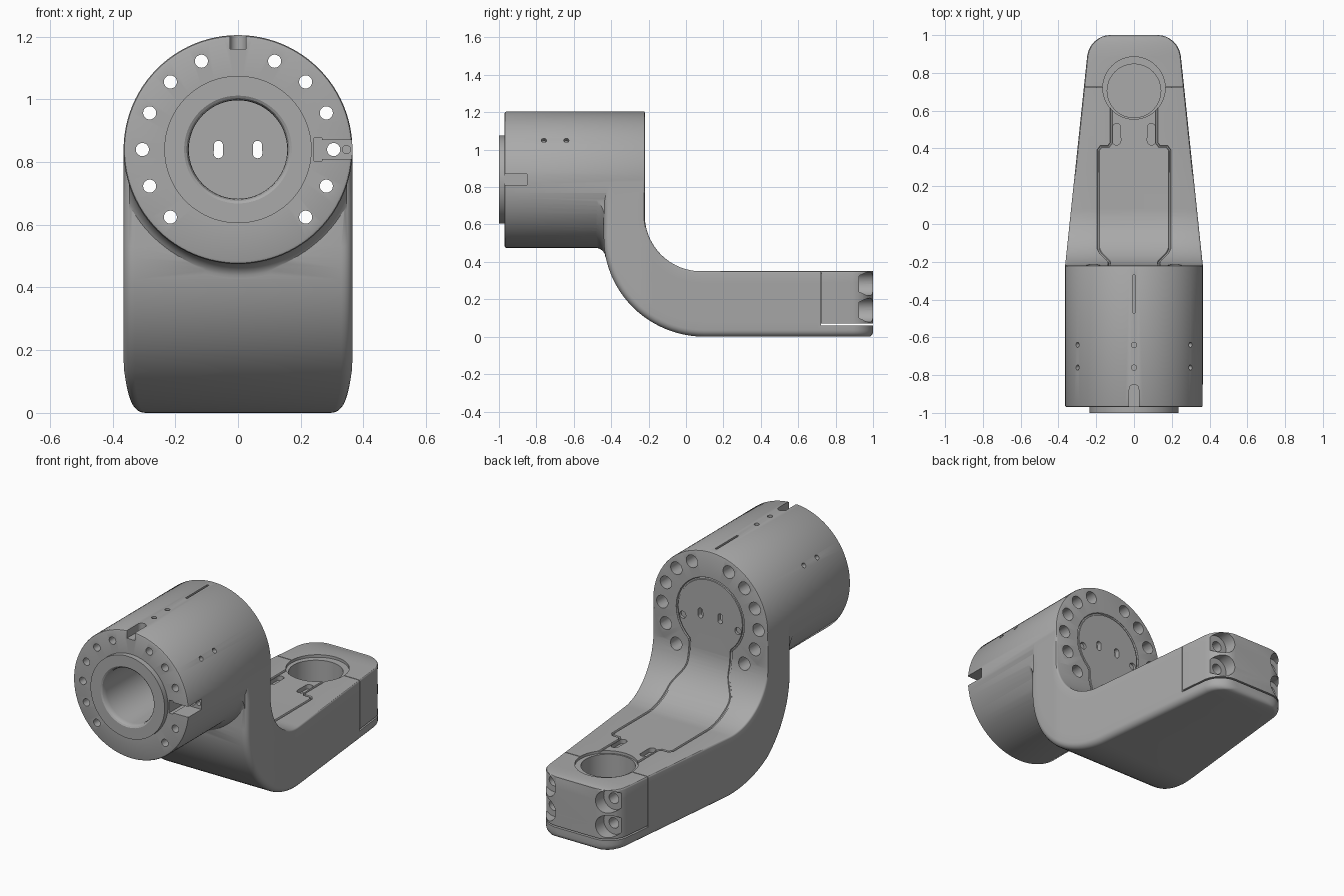
import bpy, bmesh
from math import sin, cos, pi, radians, sqrt
from mathutils import Vector, Matrix

if "Cube" in bpy.data.objects:
    bpy.data.objects.remove(bpy.data.objects["Cube"])

AXIS_Z = 0.84                      # height of the barrel axis
R = 0.365                          # barrel radius


def make_object(name, bm):
    bmesh.ops.recalc_face_normals(bm, faces=bm.faces[:])
    mesh = bpy.data.meshes.new(name)
    bm.to_mesh(mesh)
    bm.free()
    obj = bpy.data.objects.new(name, mesh)
    bpy.context.scene.collection.objects.link(obj)
    return obj


def baked_mesh(obj):
    bpy.context.view_layer.update()
    dg = bpy.context.evaluated_depsgraph_get()
    return bpy.data.meshes.new_from_object(obj.evaluated_get(dg))


def combine(obj, other, operation):
    other.hide_render = True
    m = obj.modifiers.new("bool", 'BOOLEAN')
    m.operation, m.solver, m.object = operation, 'EXACT', other
    mesh = baked_mesh(obj)
    obj.modifiers.clear()
    obj.data = mesh
    bpy.data.objects.remove(other)


def revolve(bm, profile, closed=False, steps=96):
    """Spin (radius, y) points round the barrel axis."""
    vs = [bm.verts.new((r, y, AXIS_Z)) for r, y in profile]
    pairs = list(zip(vs, vs[1:])) + ([(vs[-1], vs[0])] if closed else [])
    es = [bm.edges.new(p) for p in pairs]
    bmesh.ops.spin(bm, geom=vs + es, cent=(0, 0, AXIS_Z), axis=(0, 1, 0),
                   angle=2 * pi, steps=steps)
    bmesh.ops.remove_doubles(bm, verts=bm.verts[:], dist=1e-5)


def peg(bm, p0, p1, r, stretch=None, n=24):
    """Cylinder between two points; stretch turns it into a long slot."""
    p0, p1 = Vector(p0), Vector(p1)
    d, mid = p1 - p0, (p0 + p1) / 2
    rot = d.to_track_quat('Z', 'Y').to_matrix().to_4x4()
    vs = bmesh.ops.create_cone(bm, cap_ends=True, segments=n, radius1=r, radius2=r,
                               depth=d.length, matrix=Matrix.Translation(mid) @ rot)['verts']
    if stretch:
        s = Vector(stretch)
        for v in vs:
            v.co += s if (v.co - mid).dot(s) > 0 else -s


def box(bm, lo, hi):
    lo, hi = Vector(lo), Vector(hi)
    bmesh.ops.create_cube(bm, size=1, matrix=Matrix.Translation((lo + hi) / 2)
                          @ Matrix.Diagonal((*(hi - lo), 1)))


def on_ring(deg, r, y):
    a = radians(deg)
    return (r * cos(a), y, AXIS_Z + r * sin(a))


# barrel with raised front ring
bm = bmesh.new()
revolve(bm, [(0, -1), (.235, -1), (.235, -.97), (.355, -.97), (.362, -.967),
             (R, -.96), (R, -.227), (.363, -.222), (.358, -.22), (0, -.22)])
body = make_object("arm_link", bm)


# swept, tapering arm
def half_width(y):
    w = .3645 - .105 * max(0, y + .22)
    if y > .89:
        w -= .11 * (1 - sqrt(max(0, 1 - ((y - .89) / .11) ** 2)))
    return w


stations = [((-.2205, .84), (-.44, .84)), ((-.2205, .74), (-.44, .68))]
for i in range(25):
    a = i / 24 * pi / 2
    stations.append(((.08 - .3005 * cos(a), .65 - .3 * sin(a)),
                     (.1 - .54 * cos(a), .53 - .53 * sin(a))))
ends = [.89 + .11 * sin(radians(t)) for t in (0, 15, 30, 45, 60, 70, 80, 90)]
for y in [.3, .5, .7] + ends:
    u = min(1, max(0, (y - .975) / .025))
    stations.append(((y, .35), (y, .025 * (1 - sqrt(1 - u * u)))))

bm = bmesh.new()
rings = []
for inner, outer in stations:
    I, O = Vector(inner), Vector(outer)
    L, d = (O - I).length, (O - I).normalized()
    # half section: small inner rounding, side, larger outer rounding
    half = [(.01 * (1 - sin(k * pi / 6)), .01 * (1 - cos(k * pi / 6))) for k in range(4)]
    half += [(0, .01 + (L - .045) * k / 6) for k in range(1, 6)]
    half += [(.035 * (1 - cos(k * pi / 10)), L - .035 * (1 - sin(k * pi / 10))) for k in range(6)]
    pts = []
    for inset, t in half:
        p = I + d * t
        pts.append((half_width(p.x) - inset, p.x, p.y))
    pts += [(-x, y, z) for x, y, z in reversed(pts)]
    rings.append([bm.verts.new(p) for p in pts])
for a, b in zip(rings, rings[1:]):
    for i in range(len(a)):
        j = (i + 1) % len(a)
        bm.faces.new((a[i], a[j], b[j], b[i]))
bm.faces.new(rings[0])
bm.faces.new(rings[-1])
combine(body, make_object("arm", bm), 'UNION')

# concave blend between barrel and arm
bm = bmesh.new()
prof = [(.412 - .049 * cos(a), -.494 + .062 * sin(a)) for a in [k * pi / 14 for k in range(8)]]
revolve(bm, prof + [(.412, -.39), (.3, -.39), (.3, -.494)], closed=True)
blend = make_object("blend", bm)
bm = bmesh.new()
box(bm, (-.348, -.7, 0), (.348, 0, .8))
combine(blend, make_object("blend_limit", bm), 'INTERSECT')
combine(body, blend, 'UNION')

# main bore, bolt holes, marker dimples, clamp bore and clamp screw recesses
bolt_angles = [0, 22.5, 45, 67.5, 112.5, 135, 157.5, 180, 202.5, 225, 315, 337.5]
bm = bmesh.new()
revolve(bm, [(0, -.25), (.157, -.25), (.157, -.97), (.159, -.985), (.164, -.995),
             (.172, -1.0), (.175, -1.1), (0, -1.1)], steps=64)
for a in bolt_angles:
    peg(bm, on_ring(a, .305, -1.1), on_ring(a, .305, .1), .021, n=20)
for a in (35, 90, 145):
    for y in (-.64, -.76):
        peg(bm, on_ring(a, .34, y), on_ring(a, .4, y), .014, n=16)
peg(bm, (0, .705, .066), (0, .705, .45), .142, n=32)
for s in (-1, 1):
    for z in (.142, .283):
        peg(bm, (s * .19, .925, z), (s * .19, 1.1, z), .064)
combine(body, make_object("cut_bores", bm), 'DIFFERENCE')

# counterbores, keyways, slots and the clamp split
bm = bmesh.new()
for a in bolt_angles:
    peg(bm, on_ring(a, .305, -.333), on_ring(a, .305, -.12), .036, n=26)
for s in (-1, 1):
    peg(bm, (s * .0625, -.3, AXIS_Z), (s * .0625, -.1, AXIS_Z), .015, (0, 0, .013))
    peg(bm, (s * .175, -.235, .8), (s * .175, -.1, .8), .02)
    peg(bm, (s * .092, .475, .325), (s * .092, .475, .4), .022, (0, .035, 0))
    for z in (.142, .283):
        peg(bm, (s * .19, .85, z), (s * .19, .95, z), .03)
    box(bm, (s * .2, .7215, .06), (s * .5, .7255, .45))
peg(bm, (0, -.975, 1.16), (0, -.975, 1.3), .026, (0, .1, 0))
box(bm, (.26, -1.1, .81), (.45, -.85, .87))
box(bm, (-.006, -.47, 1.19), (.006, -.27, 1.3))
combine(body, make_object("cut_slots", bm), 'DIFFERENCE')

# clamp top lip, its split line, the base gap and the flared keyway end
bm = bmesh.new()
peg(bm, (0, .72, .335), (0, .72, .45), .165, n=48)
box(bm, (-.5, .7225, .061), (.5, 1.2, .07))
for s in (-1, 1):
    box(bm, (s * .17, .7215, .34), (s * .21, .7255, .46))
box(bm, (.242, -1.1, .803), (.268, -.851, .877))
peg(bm, (.346, -.9, AXIS_Z), (.346, -.81, AXIS_Z), .013, n=16)
combine(body, make_object("cut_clamp", bm), 'DIFFERENCE')

# outline groove of the cable cover
half = [(.12, .62, .35), (.12, .43, .35), (.135, .41, .35), (.175, .41, .35),
        (.19, .39, .35), (.19, .08, .35)]
for k in range(1, 24):
    a = radians(90 - k * 3.75)
    u = min(1, max(0, (k - 11) / 8))
    half.append((.19 - .06 * u * u * (3 - 2 * u), .08 - .3005 * cos(a), .65 - .3 * sin(a)))
half.append((.13, -.22, .66))
half += [on_ring(a, .21, -.22) for a in range(-50, 90, 10)]
path = half + [(0, -.22, AXIS_Z + .21)] + [(-x, y, z) for x, y, z in reversed(half)]
cu = bpy.data.curves.new("groove", 'CURVE')
cu.dimensions, cu.bevel_depth, cu.bevel_resolution, cu.use_fill_caps = '3D', .007, 1, True
sp = cu.splines.new('POLY')
sp.points.add(len(path) - 1)
for p, c in zip(sp.points, path):
    p.co = (*c, 1)
tube = bpy.data.objects.new("groove", cu)
bpy.context.scene.collection.objects.link(tube)
bm = bmesh.new()
bm.from_mesh(baked_mesh(tube))
bmesh.ops.remove_doubles(bm, verts=bm.verts[:], dist=1e-5)
bpy.data.objects.remove(tube)
combine(body, make_object("cut_groove", bm), 'DIFFERENCE')

# dark grey finish, smooth shading with crisp edges
mat = bpy.data.materials.new("dark_grey")
mat.diffuse_color = (.4, .4, .4, 1)
mat.use_nodes = True
mat.node_tree.nodes["Principled BSDF"].inputs["Base Color"].default_value = mat.diffuse_color
body.data.materials.clear()
body.data.materials.append(mat)
for f in body.data.polygons:
    f.material_index = 0
bpy.ops.object.select_all(action='DESELECT')
body.select_set(True)
bpy.context.view_layer.objects.active = body
bpy.ops.object.shade_smooth_by_angle(angle=radians(30))
